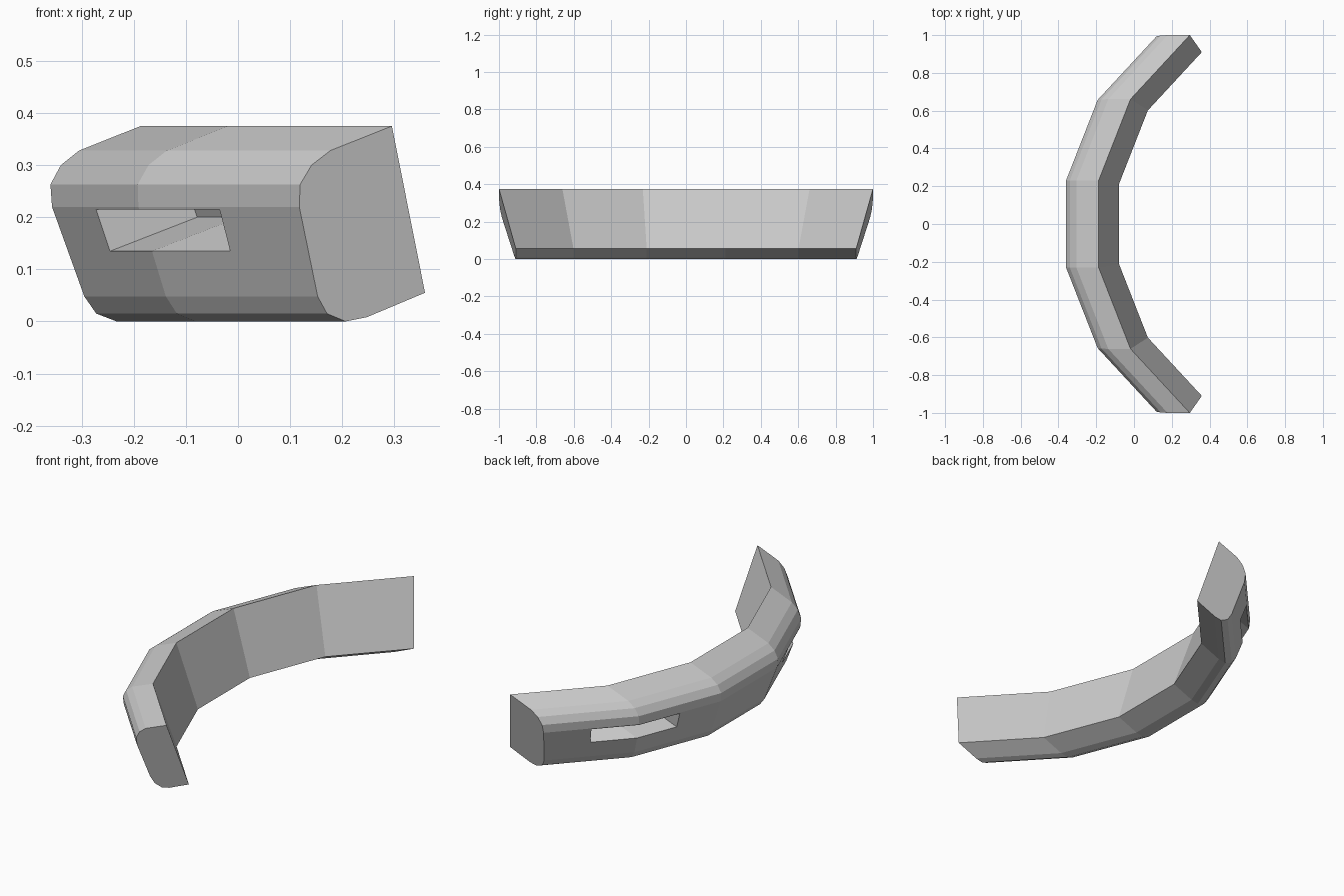
import bpy, bmesh, math
from mathutils import Vector

if "Cube" in bpy.data.objects:
    bpy.data.objects.remove(bpy.data.objects["Cube"])

STEP = math.radians(21.4)
ANGLES = [(i - 2.5) * STEP for i in range(6)]

# Cross-section: x at the middle, z, arc radius at that height
PROFILE = [
    (-0.187, 0.375, 1.244), (-0.305, 0.328, 1.244), (-0.340, 0.300, 1.241),
    (-0.360, 0.263, 1.236), (-0.357, 0.220, 1.224), (-0.295, 0.048, 1.155),
    (-0.272, 0.015, 1.142), (-0.233, 0.000, 1.134), (-0.192, 0.008, 1.132),
    (-0.080, 0.055, 1.132),
]


def ring(profile, angle):
    """Section points placed at one angle of the arc."""
    return [Vector((x + r * (math.cos(STEP / 2) - math.cos(angle)),
                    r * math.sin(angle), z)) for x, z, r in profile]


def loft(name, rings):
    """Closed solid through a list of rings."""
    bm = bmesh.new()
    rows = [[bm.verts.new(p) for p in pts] for pts in rings]
    n = len(rows[0])
    for a, b in zip(rows, rows[1:]):
        for i in range(n):
            j = (i + 1) % n
            bm.faces.new((a[i], a[j], b[j], b[i]))
    bm.faces.new(rows[0])
    bm.faces.new(rows[-1])
    bmesh.ops.recalc_face_normals(bm, faces=bm.faces)
    mesh = bpy.data.meshes.new(name)
    bm.to_mesh(mesh)
    bm.free()
    obj = bpy.data.objects.new(name, mesh)
    bpy.context.collection.objects.link(obj)
    return obj


# Curved bumper body
body = loft("bumper", [ring(PROFILE, a) for a in ANGLES])

# Slot cutters: run from segment middle to segment middle, sloping up inward
IN, OUT = (0.167, 0.065), (-0.05, -0.0195)
top, low = (-0.355, 0.215, 1.222), (-0.326, 0.135, 1.190)
slot = [(p[0] + d[0], p[1] + d[1], p[2])
        for p, d in ((top, OUT), (low, OUT), (low, IN), (top, IN))]

for side, sign in (("left", 1), ("right", -1)):
    inner, corner, outer = (ring(slot, sign * a) for a in ANGLES[3:])
    start = [(p + q) / 2 for p, q in zip(inner, corner)]
    end = [(p + q) / 2 for p, q in zip(corner, outer)]
    cutter = loft("slot_cutter_" + side, [start, corner, end])
    cutter.hide_render = True
    mod = body.modifiers.new("slot_" + side, 'BOOLEAN')
    mod.operation = 'DIFFERENCE'
    mod.solver = 'EXACT'
    mod.object = cutter
    bpy.context.view_layer.objects.active = body
    bpy.ops.object.modifier_apply(modifier=mod.name)
    bpy.data.objects.remove(cutter)
